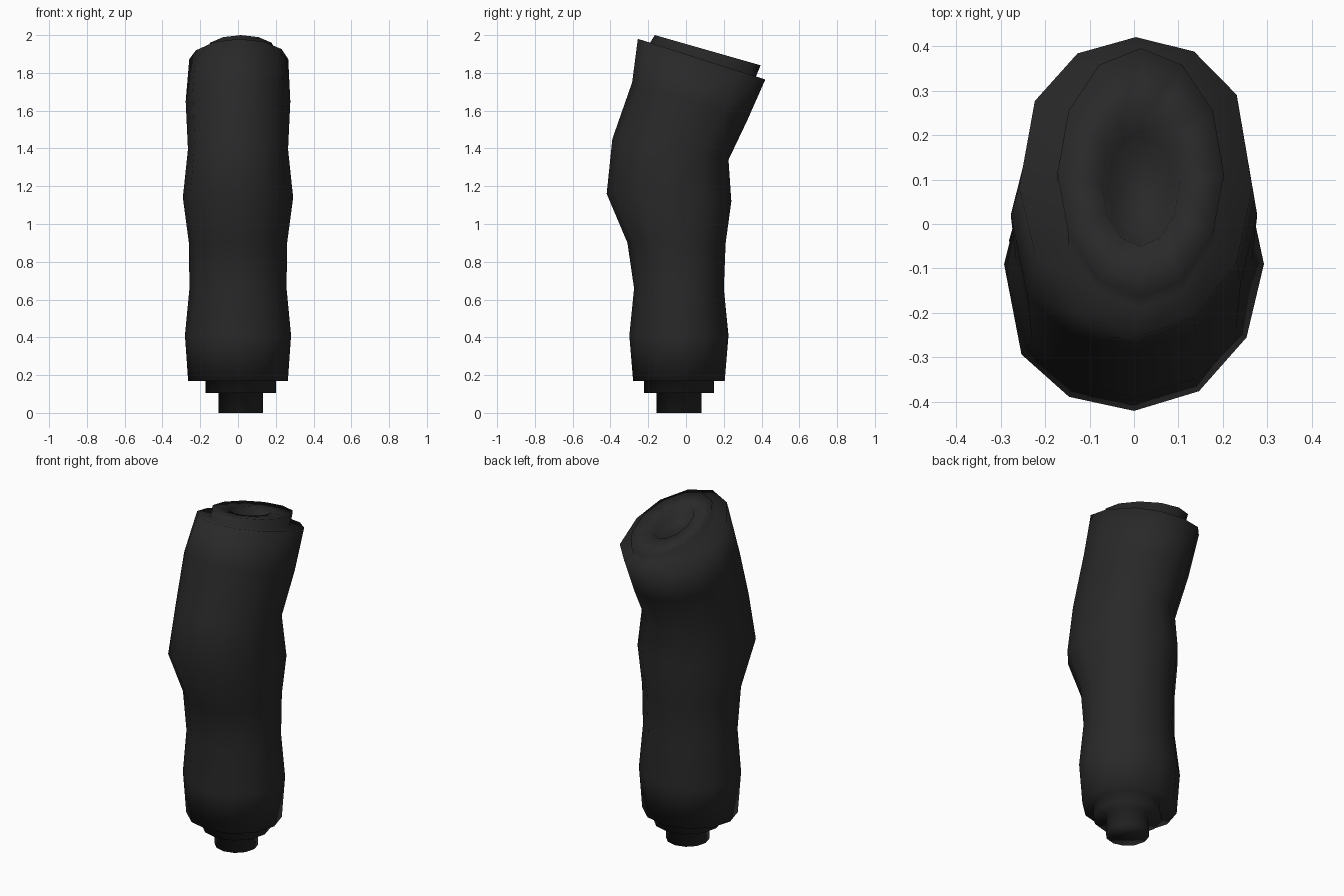
import bpy, bmesh, math

if "Cube" in bpy.data.objects:
    bpy.data.objects.remove(bpy.data.objects["Cube"])

SIDES = 12
CX = 0.015

black = bpy.data.materials.new("matte black")
black.diffuse_color = (0.022, 0.022, 0.022, 1)
black.use_nodes = True
black.node_tree.nodes["Principled BSDF"].inputs["Base Color"].default_value = black.diffuse_color


def ring(front, back, half_width, back_right=1.0, back_left=1.0, front_left=1.0, cx=CX):
    """Tilted oval ring from its front and back (y, z) points; powers below 1 fill out a corner."""
    pts = []
    for i in range(SIDES):
        a = 2 * math.pi * i / SIDES
        c, s = math.cos(a), math.sin(a)
        if s > 0:
            power = back_left if c < 0 else back_right
        else:
            power = front_left if c < -0.01 else 1.0
        s = math.copysign(abs(s) ** power, s)
        t = (s + 1) / 2
        pts.append((cx + half_width * c,
                    front[0] + (back[0] - front[0]) * t,
                    front[1] + (back[1] - front[1]) * t))
    return pts


def loft(name, rings):
    """Skin a stack of rings and close both ends."""
    bm = bmesh.new()
    rows = [[bm.verts.new(p) for p in r] for r in rings]
    for lo, hi in zip(rows, rows[1:]):
        for i in range(SIDES):
            j = (i + 1) % SIDES
            bm.faces.new((lo[i], lo[j], hi[j], hi[i]))
    bm.faces.new(rows[0][::-1])
    bm.faces.new(rows[-1])
    bmesh.ops.recalc_face_normals(bm, faces=bm.faces)
    for f in bm.faces:
        f.smooth = True
    me = bpy.data.meshes.new(name)
    bm.to_mesh(me)
    bm.free()
    me.materials.append(black)
    ob = bpy.data.objects.new(name, me)
    bpy.context.collection.objects.link(ob)
    return ob


# Pivot stem and collar under the grip
Y = -.037
stem = [ring((Y - r, z), (Y + r, z), r)
        for r, z in ((.118, 0), (.118, .105), (.186, .105), (.186, .17))]

# Grip body, with palm swell and bent head
body = [
    ring((-.28, .17), (.205, .17), .264, cx=0),
    ring((-.30, .41), (.225, .41), .281, cx=0),
    ring((-.275, .66), (.20, .66), .257, .95, 1.1, .9, cx=0),
    ring((-.31, .90), (.21, .90), .26, .9, 1.1, .85, cx=0),
    ring((-.42, 1.16), (.24, 1.12), .292, .85, 1.1, .7, cx=0),
    ring((-.39, 1.45), (.225, 1.34), .265, .9, 1.1, .8, cx=0),
    ring((-.285, 1.75), (.325, 1.55), .277, .85, 1.05, .75, cx=0),
    ring((-.255, 1.98), (.42, 1.765), .262, .7, .8, 1.2, cx=0.004),
]

# Raised cap and thumb dish
cap = [
    ring((-.19, 1.96), (.37, 1.78), .187),
    ring((-.165, 2.0), (.395, 1.84), .187),
    ring((-.05, 1.963), (.24, 1.88), .088),
    ring((-.045, 1.91), (.205, 1.84), .075),
]

loft("joystick_grip", stem + body + cap)
